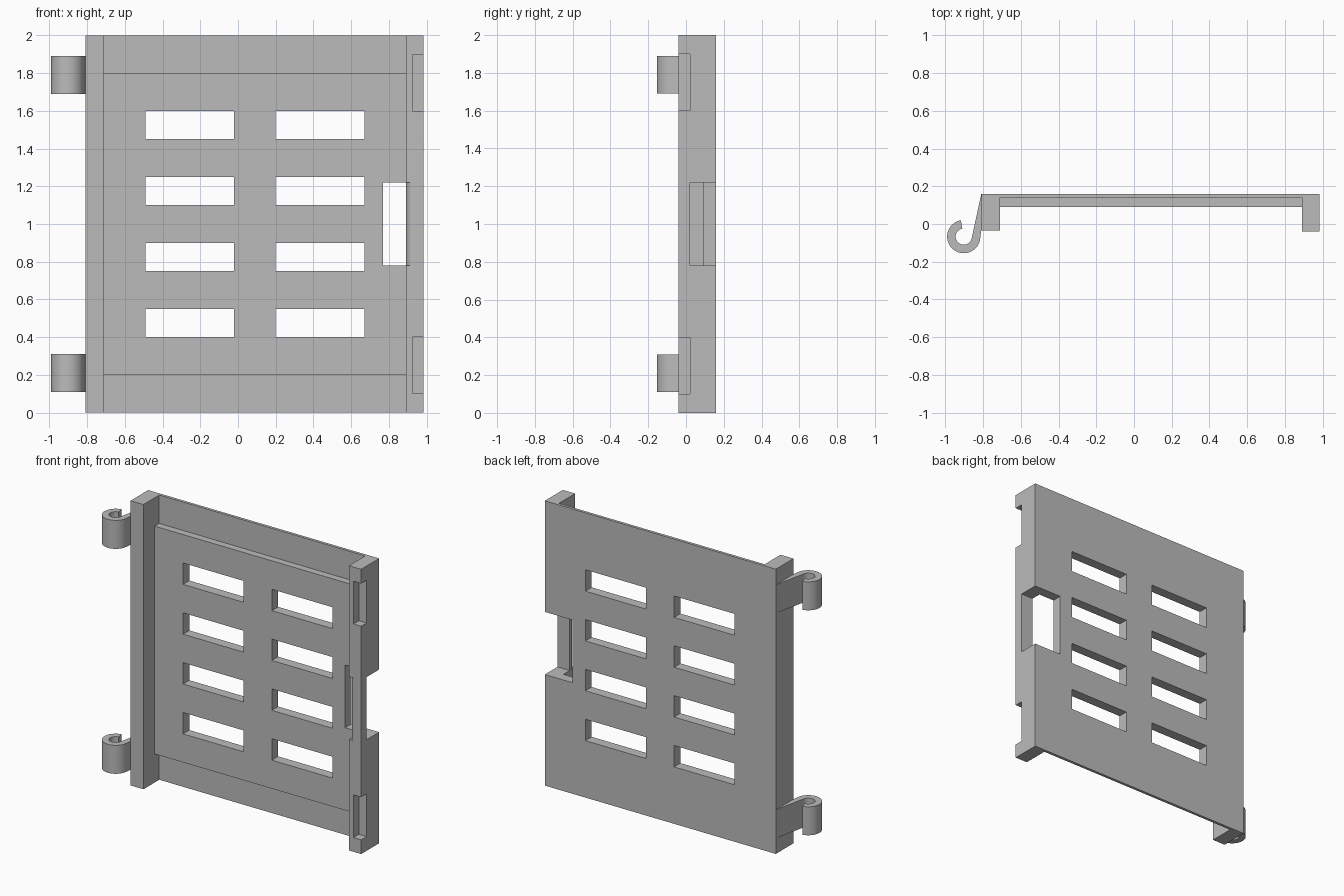
import bpy, bmesh, math
from mathutils import Vector

cube = bpy.data.objects.get("Cube")
if cube:
    bpy.data.objects.remove(cube, do_unlink=True)

grey = bpy.data.materials.new("plain grey")
grey.use_nodes = True
colour = (0.5, 0.5, 0.5, 1)
grey.diffuse_color = colour
grey.node_tree.nodes["Principled BSDF"].inputs["Base Color"].default_value = colour


def prism(name, points, axis, start, end):
    """Extrude a flat outline: axis 'z' takes (x, y) points, axis 'x' takes (y, z)."""
    bm = bmesh.new()
    place = (lambda a, b: (a, b, start)) if axis == "z" else (lambda a, b: (start, a, b))
    face = bm.faces.new([bm.verts.new(place(a, b)) for a, b in points])
    step = Vector((0, 0, end - start)) if axis == "z" else Vector((end - start, 0, 0))
    made = bmesh.ops.extrude_face_region(bm, geom=[face])["geom"]
    bmesh.ops.translate(bm, vec=step, verts=[v for v in made if isinstance(v, bmesh.types.BMVert)])
    bmesh.ops.recalc_face_normals(bm, faces=bm.faces)
    mesh = bpy.data.meshes.new(name)
    bm.to_mesh(mesh)
    bm.free()
    mesh.materials.append(grey)
    obj = bpy.data.objects.new(name, mesh)
    bpy.context.collection.objects.link(obj)
    return obj


def box(name, x0, x1, y0, y1, z0, z1):
    return prism(name, [(x0, y0), (x1, y0), (x1, y1), (x0, y1)], "z", z0, z1)


def cut(obj, cutters):
    for cutter in cutters:
        cutter.hide_render = True
        cutter.hide_set(True)
        mod = obj.modifiers.new("cut", "BOOLEAN")
        mod.operation = "DIFFERENCE"
        mod.solver = "EXACT"
        mod.object = cutter
    bpy.context.view_layer.update()
    result = obj.evaluated_get(bpy.context.evaluated_depsgraph_get())
    mesh = bpy.data.meshes.new_from_object(result)
    obj.modifiers.clear()
    obj.data = mesh


def smooth(obj):
    bpy.ops.object.select_all(action="DESELECT")
    obj.select_set(True)
    bpy.context.view_layer.objects.active = obj
    bpy.ops.object.shade_smooth_by_angle(angle=math.radians(35))


def arc(cx, cy, rx, ry, a0, a1, n):
    angles = [math.radians(a0 + (a1 - a0) * i / n) for i in range(n + 1)]
    return [(cx + rx * math.cos(a), cy + ry * math.sin(a)) for a in angles]


# Main plate: thin full-height sheet with a thicker middle
half = [(0.14, 2), (0.14, 1.8), (0.09, 1.8)]
outline = [(0.16, 0), (0.16, 2)] + half + [(y, 2 - z) for y, z in reversed(half)]
panel = prism("vent_panel", outline, "x", -0.71, 0.89)

# Side rails
left_rail = box("hinge_rail", -0.81, -0.71, -0.035, 0.16, 0, 2)
grip_rail = box("grip_rail", 0.89, 0.985, -0.04, 0.16, 0, 2)

# Vent slots
slots = [box("slot_cutter", x, x + 0.47, -0.1, 0.3, 0.4 + 0.35 * row, 0.55 + 0.35 * row)
         for x in (-0.49, 0.2) for row in range(4)]

# Hand opening, leaving a round-edged grip bar at the front of the rail
grip = arc(0.93, 0.02, 0.04, 0.06, 270, 180, 10)
window = prism("window_cutter", [(0.77, 0.3), (0.77, -0.2), (0.93, -0.2)] + grip
               + [(1.1, 0.02), (1.1, 0.3)], "z", 0.78, 1.22)

# Corner notches near both ends of the grip rail
notches = [box("notch_cutter", 0.925, 1.1, -0.2, 0.02, z, z + 0.3) for z in (0.1, 1.6)]

cut(panel, slots + [window])
cut(grip_rail, [window] + notches)
smooth(grip_rail)
for cutter in slots + notches + [window]:
    bpy.data.objects.remove(cutter, do_unlink=True)

# Open hooks on the hinge side
cx, cy = -0.903, -0.067
hook = (arc(cx, cy, 0.088, 0.088, 100, 360, 36) + [(-0.81, -0.035), (-0.81, 0.16)]
        + arc(cx, cy, 0.043, 0.043, 350, 100, 30))
for name, z in (("lower_hook", 0.11), ("upper_hook", 1.69)):
    smooth(prism(name, hook, "z", z, z + 0.2))
